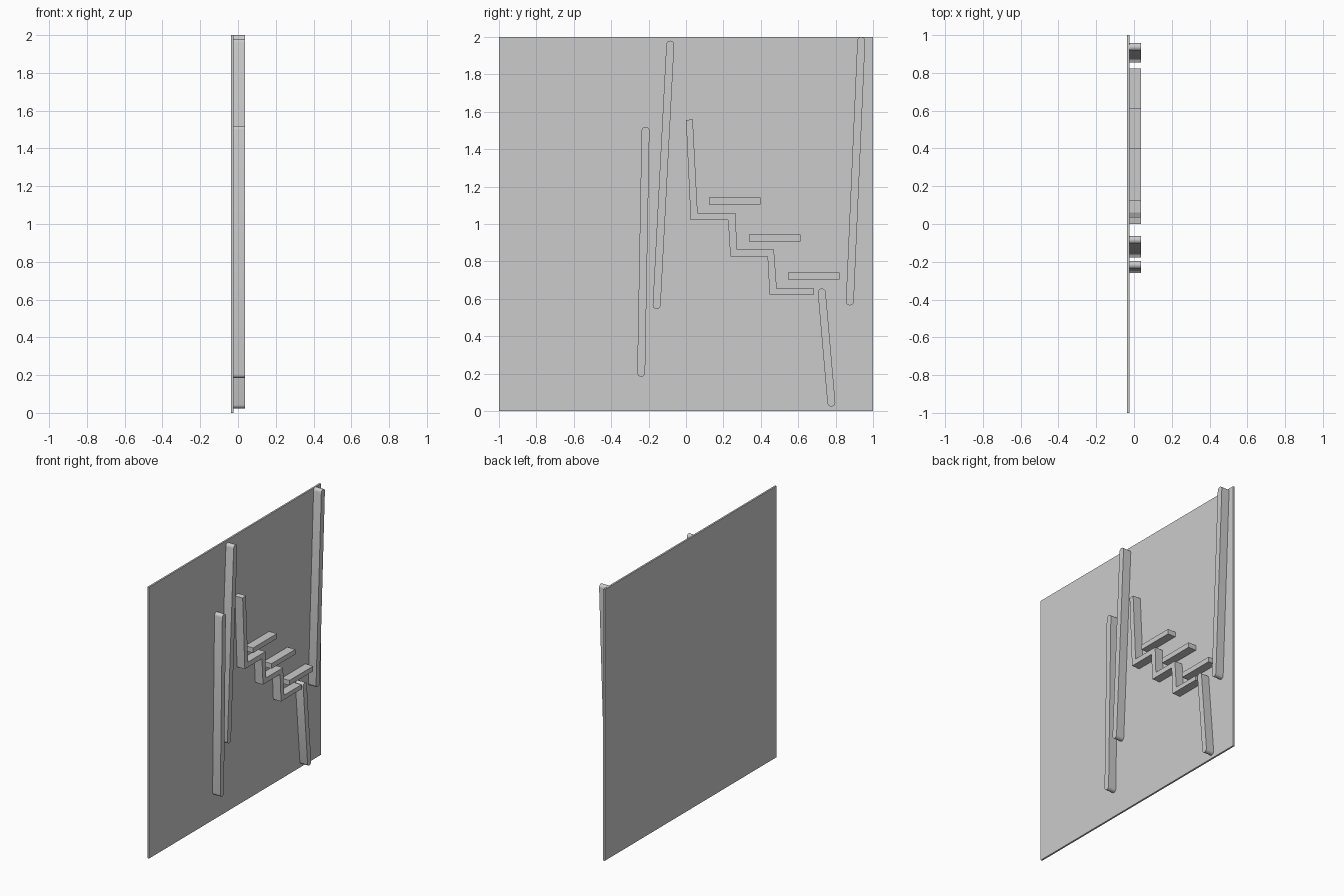
import bpy, bmesh, math
from mathutils import Vector

cube = bpy.data.objects.get("Cube")
if cube:
    bpy.data.objects.remove(cube, do_unlink=True)

grey = bpy.data.materials.new("light grey")
grey.use_nodes = True
grey.diffuse_color = (0.6, 0.6, 0.6, 1)
grey.node_tree.nodes["Principled BSDF"].inputs["Base Color"].default_value = (0.6, 0.6, 0.6, 1)

BACK, FACE, FRONT = -0.038, -0.025, 0.038


def extrude(name, outline, x0, x1, smooth=False):
    """Extrude a (y, z) outline along x."""
    bm = bmesh.new()
    face = bm.faces.new([bm.verts.new((x0, y, z)) for y, z in outline])
    result = bmesh.ops.extrude_face_region(bm, geom=[face])
    verts = [v for v in result["geom"] if isinstance(v, bmesh.types.BMVert)]
    bmesh.ops.translate(bm, verts=verts, vec=(x1 - x0, 0, 0))
    bmesh.ops.recalc_face_normals(bm, faces=bm.faces)
    mesh = bpy.data.meshes.new(name)
    bm.to_mesh(mesh)
    bm.free()
    mesh.materials.append(grey)
    obj = bpy.data.objects.new(name, mesh)
    bpy.context.collection.objects.link(obj)
    if smooth:
        bpy.ops.object.select_all(action="DESELECT")
        obj.select_set(True)
        bpy.context.view_layer.objects.active = obj
        bpy.ops.object.shade_smooth_by_angle(angle=math.radians(35))
    return obj


def rect(y0, y1, z0, z1):
    return [(y0, z0), (y1, z0), (y1, z1), (y0, z1)]


def capsule(bottom, top, radius=0.021, steps=8):
    """Outline of a round-ended bar whose tips are at bottom and top."""
    a, b = Vector(bottom), Vector(top)
    axis = (b - a).normalized()
    side = Vector((axis.y, -axis.x))
    points = []
    for centre, start in ((b - axis * radius, 0), (a + axis * radius, math.pi)):
        for i in range(steps + 1):
            t = start + math.pi * i / steps
            points.append(centre + radius * (side * math.cos(t) + axis * math.sin(t)))
    return points


# Backing panel
extrude("back_panel", rect(-1, 1, 0, 2), BACK, FACE)

# Leaning round-ended bars
bars = {
    "short_left_bar": ((-0.24, 0.184), (-0.216, 1.52)),
    "tall_left_bar": ((-0.158, 0.545), (-0.083, 1.98)),
    "tall_right_bar": ((0.875, 0.565), (0.938, 2.0)),
    "lower_right_bar": ((0.779, 0.024), (0.724, 0.655)),
}
for name, (bottom, top) in bars.items():
    extrude(name, capsule(bottom, top), FACE, FRONT, smooth=True)

# Stepped ribbon
steps = [(0, 1.555), (0.036, 1.56), (0.062, 1.06), (0.265, 1.06), (0.272, 0.863),
         (0.47, 0.863), (0.485, 0.655), (0.685, 0.655), (0.685, 0.622), (0.447, 0.622),
         (0.436, 0.826), (0.237, 0.826), (0.225, 1.022), (0.025, 1.022)]
extrude("stepped_ribbon", steps, FACE, FRONT)

# Floating treads above each step
for i, (y, z) in enumerate([(0.122, 1.104), (0.336, 0.906), (0.545, 0.703)]):
    extrude(f"tread_{i + 1}", rect(y, y + 0.277, z, z + 0.037), FACE, FRONT)
